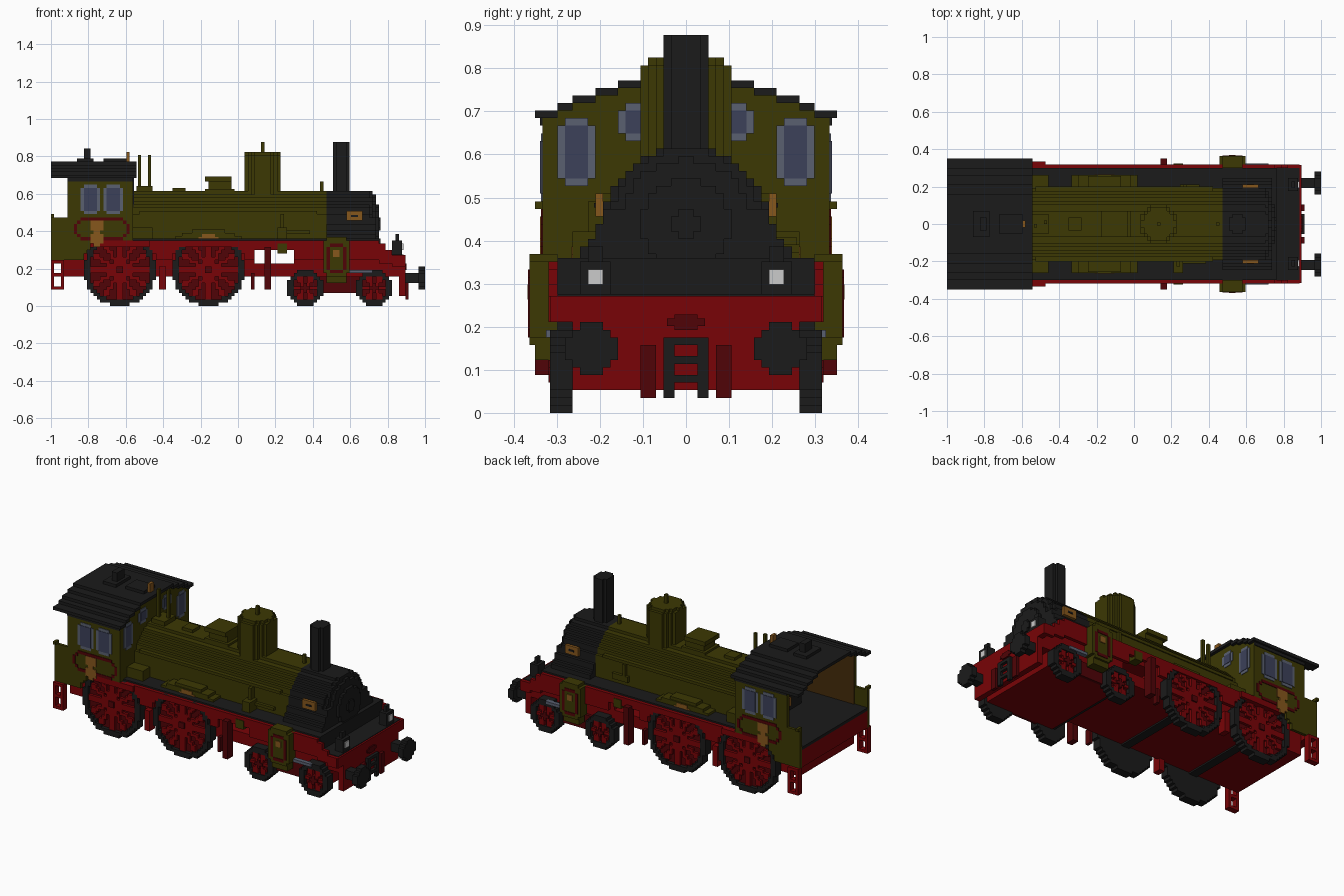
import bpy, bmesh, math
from mathutils import Matrix, Vector

if "Cube" in bpy.data.objects:
    bpy.data.objects.remove(bpy.data.objects["Cube"], do_unlink=True)

V = 2 / 114  # one building block; all sizes below are in blocks


def material(name, *rgb):
    m = bpy.data.materials.new(name)
    m.use_nodes = True
    m.diffuse_color = (*rgb, 1)
    m.node_tree.nodes["Principled BSDF"].inputs["Base Color"].default_value = (*rgb, 1)
    return m


OLIVE = material("olive", .045, .04, .001)
RED = material("red", .19, .001, .002)
MAROON = material("maroon", .08, .001, .002)
BLACK = material("black", .011, .011, .011)
BROWN = material("copper", .24, .095, .012)
WOOD = material("wood", .06, .025, .003)
SLATE = material("slate", .1, .115, .16)
GLASS = material("glass", .045, .052, .1)
WHITE = material("lamp white", .6, .6, .6)


def part(name, mat, *boxes, mirror=False):
    """Joins boxes (x0, x1, y0, y1, z0, z1) into one object."""
    bm = bmesh.new()
    for b in boxes:
        lo, hi = Vector(b[::2]) * V, Vector(b[1::2]) * V
        mtx = Matrix.Translation((lo + hi) / 2) @ Matrix.Diagonal((*(hi - lo), 1))
        bmesh.ops.create_cube(bm, size=1, matrix=mtx)
    mesh = bpy.data.meshes.new(name)
    bm.to_mesh(mesh)
    bm.free()
    mesh.materials.append(mat)
    ob = bpy.data.objects.new(name, mesh)
    bpy.context.collection.objects.link(ob)
    if mirror:
        mod = ob.modifiers.new("Mirror", "MIRROR")
        mod.use_axis = (False, True, False)
        mod.use_mirror_merge = False


def prism(axis, a0, a1, u0, u1, v0, v1, inside):
    """Block runs filling a cross-section, extruded along an axis."""
    out = []
    for v in range(v0, v1):
        start = None
        for u in range(u0, u1 + 1):
            hit = u < u1 and inside(u + .5, v + .5)
            if hit and start is None:
                start = u
            if not hit and start is not None:
                spans = [(start, u), (v, v + 1)]
                spans.insert("xyz".index(axis), (a0, a1))
                out.append(sum(spans, ()))
                start = None
    return out


def ring(axis, a0, a1, cu, cv, r, inner=0, rule=lambda u, v: True):
    n = math.ceil(r) + 1
    cu0, cv0 = math.floor(cu), math.floor(cv)
    return prism(axis, a0, a1, cu0 - n, cu0 + n + 1, cv0 - n, cv0 + n + 1,
                 lambda u, v: inner <= math.hypot(u - cu, v - cv) < r and rule(u, v))


def rounded(axis, a0, a1, u0, u1, v0, v1, cut=1.5, border=None):
    def inside(u, v):
        du, dv = min(u - u0, u1 - u), min(v - v0, v1 - v)
        edge = min(du, dv, (du + dv - cut) / 1.4 + .5)
        return du + dv >= cut and (border is None or edge < border)
    return prism(axis, a0, a1, u0, u1, v0, v1, inside)


# Chassis, valance and running boards
part("chassis", RED, (-54, 5, -15, 15, 9, 20), (5, 17, -15, 15, 9, 13),
     (5, 17, -15, 15, 17, 20), (17, 43, -15, 15, 9, 20), (43, 49, -15, 15, 9, 15))
DRIVERS, BOGIE = (-36, -9), (20.5, 41.5)


def clear_of_wheels(x, z):
    return all(math.hypot(x - c, z - 11) > 11.5 for c in DRIVERS)


def valance_shape(x, z):
    return (z > 18 or clear_of_wheels(x, z)) and not (5 < x < 17 and z < 17)


part("valance", RED, *prism("y", 17, 18.2, -27, 43, 14, 20, valance_shape),
     *prism("y", 17, 19, -43, -27, 14, 20, valance_shape), mirror=True)
part("front_valance", RED, (43, 45, 17, 18.2, 13, 19), (45, 47, 17, 18.2, 13, 17),
     (47, 50.5, 17, 18.2, 12, 15.5), mirror=True)
part("running_board", BLACK, (-32, 43, -17, 17, 20, 20.5))
part("front_platform", BLACK, (43, 50.4, -17, 17, 15, 15.7), (42, 43.4, -17, 17, 15, 20.5))
part("rear_beam", RED, (-57, -54, -18, 18, 14, 20))
part("buffer_beam", RED, (49, 51, -18, 18, 12, 15.5), (49, 51, -15, 15, 3, 12))
part("beam_plate", MAROON, (51, 51.4, -1.5, 1.5, 11, 13), (51, 51.4, -2.5, 2.5, 11.5, 12.5))

# Boiler, smokebox and door
part("boiler", OLIVE, *ring("x", -33, 27, 0, 24, 11.2, 0, lambda y, z: z > 19))
part("handrail", OLIVE, (-30, 24, 10, 11.4, 28, 29), mirror=True)
part("smokebox", BLACK, *ring("x", 27, 40, 0, 24, 11.2))
part("smokebox_door", BLACK, *[b for x, r in ((40, 10), (41, 8.6), (42, 6), (42.5, 2))
                               for b in ring("x", x, x + 1, 0, 25, r)])
part("saddle", BLACK, *prism("x", 27, 42, -14, 14, 15, 27,
     lambda y, z: abs(y) < 14 - max(0, z - 21) * .6))
part("smokebox_plaque", BROWN, (33, 38, 11, 12, 26, 29), mirror=True)
part("plaque_slot", BLACK, (34.5, 36.5, 12, 12.2, 27.2, 27.8), mirror=True)

# Boiler-top fittings
part("chimney", BLACK, *ring("z", 34, 50, 31.5, 0, 3))
part("dome", OLIVE, *ring("z", 33, 46, 7.5, 0, 5.9), *ring("z", 46, 47, 7.5, 0, 5.2),
     (7, 8, -.5, .5, 47, 50))
part("sandbox", OLIVE, (-9, -2, -3, 3, 34, 38), (-10, -2, -4, 4, 38, 39.5), (-10, -1, -4, 4, 34, 35.7))
part("filler_hatch", OLIVE, (-20, -16, -2, 2, 34, 36))
part("safety_valves", OLIVE, (-31, -26, -3, 3, 34, 36.5), (-30.5, -29.5, -1, 0, 36, 46),
     (-27.5, -26.5, 0, 1, 36, 46))
part("boiler_valve", OLIVE, (25, 26, -.5, .5, 34, 38))

# Splashers, pump and pipes beside the boiler
part("splasher", OLIVE, (-19, 1, 10, 15, 20, 21.3), (-17, -1, 10, 15, 21, 22.3),
     (-14, -4, 10, 14.6, 22, 23.3), (-32, -26, 10, 15, 20, 24), mirror=True)
part("splasher_arch", BROWN, *ring("y", 15, 15.15, -9, 18, 4.2, 2.4, lambda x, z: z > 20), mirror=True)
part("air_pump", OLIVE, (12, 15, -15, -11, 20, 24), (13, 14, -13, -11, 24, 28), (14, 22, -12, -10, 22, 23))
part("feed_pipe", OLIVE, (14, 20, 10, 12, 22, 24), (15, 16, 10, 12, 24, 28))
part("injector", OLIVE, (12, 15, 15, 18.4, 16, 19), mirror=True)

# Cab walls, lining and interior
ROOF_STEPS = ((9, 44), (12, 43), (15, 42), (17, 41), (20, 40))


def roof_top(y):
    return next(top for half, top in ROOF_STEPS if abs(y) < half)


part("cab_front", OLIVE, *prism("x", -33, -32, -19, 19, 20, 44, lambda y, z: z < roof_top(y) - 1))
part("cab_side", OLIVE, (-52, -32, 18, 19, 27, 39), *prism("y", 18, 19, -57, -32, 14, 27,
     lambda x, z: z > 20 or (x < -43 and clear_of_wheels(x, z))), mirror=True)
part("cab_handrail", OLIVE, (-57, -56, 18, 20, 27, 28), mirror=True)
part("cab_floor", BLACK, (-57, -33, -18, 18, 20, 21))
part("cab_lining", WOOD, (-33.4, -33, -18, 18, 21, 39), (-52, -33, 17.6, 18, 21, 39),
     (-52, -33, -18, -17.6, 21, 39))
part("backhead", BLACK, *ring("x", -38, -33, 0, 26, 9), (-38, -33, -9, 9, 21, 26))
part("backhead_gauges", BROWN, *ring("x", -39, -38, 4, 30, 2), *ring("x", -39, -38, -4, 30, 2),
     (-39, -38, -2, 2, 23, 26))
part("control_stand", BLACK, (-44, -38, 7, 12, 21, 26))
part("control_lever", BROWN, (-44.4, -44, 8, 11, 23, 25), (-43, -42, 9, 10, 26, 28))
part("cab_roof", BLACK, *prism("x", -57, -31, -20, 20, 38, 44,
     lambda y, z: roof_top(y) - 1 < z < roof_top(y)))
part("roof_trim", BLACK, (-52, -32, 18, 19.3, 38, 39), mirror=True)
part("roof_vents", BLACK, (-49, -44, -4, 4, 44, 45), (-47, -45, -2, 2, 45, 48), (-41, -34, -3, 3, 44, 45))
part("whistle", BROWN, (-34, -33, -1, 1, 44, 47))
part("side_lining", MAROON, *rounded("y", 19, 19.2, -50, -33, 20, 27, 2.5, 1), mirror=True)
part("side_emblem", BROWN, *[b for z in (20.3, 24.3) for b in ring("y", 19, 19.3, -43, z, 2)], mirror=True)

# Windows: frame plate with a glass plate on it
for label, axis, face, u0, u1, v0, v1 in (
        ("rear_side", "y", 19, -48, -42, 28, 37), ("fore_side", "y", 19, -41, -35, 28, 37),
        ("front_outer", "x", -32, 12, 17, 30, 39), ("front_inner", "x", -32, 4, 9, 36, 41)):
    part(label + "_window_frame", SLATE, *rounded(axis, face, face + .2, u0, u1, v0, v1), mirror=True)
    part(label + "_window_glass", GLASS,
         *rounded(axis, face, face + .35, u0 + 1, u1 - 1, v0 + 1, v1 - 1, 0), mirror=True)


# Wheels
def wheel(name, cx, r, spokes):
    def below_board(x, z):
        return z < 20

    def on_spoke(x, z):
        dx, dz = x - cx, z - r
        step = math.tau / spokes
        dev = (math.atan2(dz, dx) + step / 2) % step - step / 2
        dist = math.hypot(dx, dz)
        return dist < 2 or dist * abs(math.sin(dev)) < .75
    rim = r - 1.6
    part(name + "_tyre", BLACK, *ring("y", 15, 16, cx, r, r, 0, below_board),
         *ring("y", 16, 18, cx, r, r, rim, below_board), mirror=True)
    part(name + "_web", MAROON, *ring("y", 16, 16.8, cx, r, rim), mirror=True)
    part(name + "_spokes", RED, *ring("y", 16, 17.7, cx, r, rim, 0, on_spoke), mirror=True)
    part(name + "_hub", MAROON, *ring("y", 17, 18.2, cx, r, 1.2), mirror=True)
    part(name + "_axle", BLACK, (cx - 1.5, cx + 1.5, -15, 15, r * .77, r + 1))


for i, c in enumerate(DRIVERS):
    wheel(f"driving_wheel_{i + 1}", c, 11, 12)
for i, c in enumerate(BOGIE):
    wheel(f"bogie_wheel_{i + 1}", c, 5.5, 6)
part("bogie_frame", RED, (20, 46, -15, 15, 4, 9))
part("bogie_side", MAROON, (25, 37, 15, 16, 4, 9), mirror=True)

# Cylinders and side gear
part("cylinder", OLIVE, *rounded("y", 17, 20.7, 26, 34, 9, 21, 2), (27, 33, 17, 20, 7, 9), mirror=True)
part("cylinder_ring", MAROON, *rounded("y", 20.7, 20.9, 27, 33, 10, 19, 2, 1), mirror=True)
part("cylinder_cap", BROWN, *ring("y", 20.7, 21, 30, 16, 1.2), mirror=True)
part("piston_guide", SLATE, (34, 41, 17, 18.5, 10, 11), mirror=True)
part("side_post", MAROON, (8, 10, 17, 20, 5, 18), (4, 5, 15, 17, 5, 10), mirror=True)
part("brake_hanger", RED, (-24, -22, 14, 17, 5, 12), mirror=True)
part("rear_steps", RED, (-57, -56, 18, 20, 5, 14), (-54, -53, 18, 20, 5, 14),
     *[(-57, -53, 18, 20, z, z + 1) for z in (5, 9, 13)], mirror=True)

# Buffers, coupling and front lamps
part("buffer", BLACK, *ring("x", 51, 55, 12.5, 8.5, 1.6), *ring("x", 55, 57, 12.5, 8.5, 3.5), mirror=True)
part("coupling", BLACK, (51, 52, -3, -1.5, 2, 10), (51, 52, 1.5, 3, 2, 10),
     *[(51, 52, -3, 3, z, z + 1) for z in (4, 6.5, 9)])
part("brake_hose", MAROON, (51, 52, 4, 6, 2, 9), mirror=True)
part("lamp", BLACK, (47, 50, 10, 14, 15, 20), (48, 49, 11, 13, 20, 22), mirror=True)
part("lamp_lens", WHITE, *ring("x", 50, 50.4, 12, 18, 1), mirror=True)
